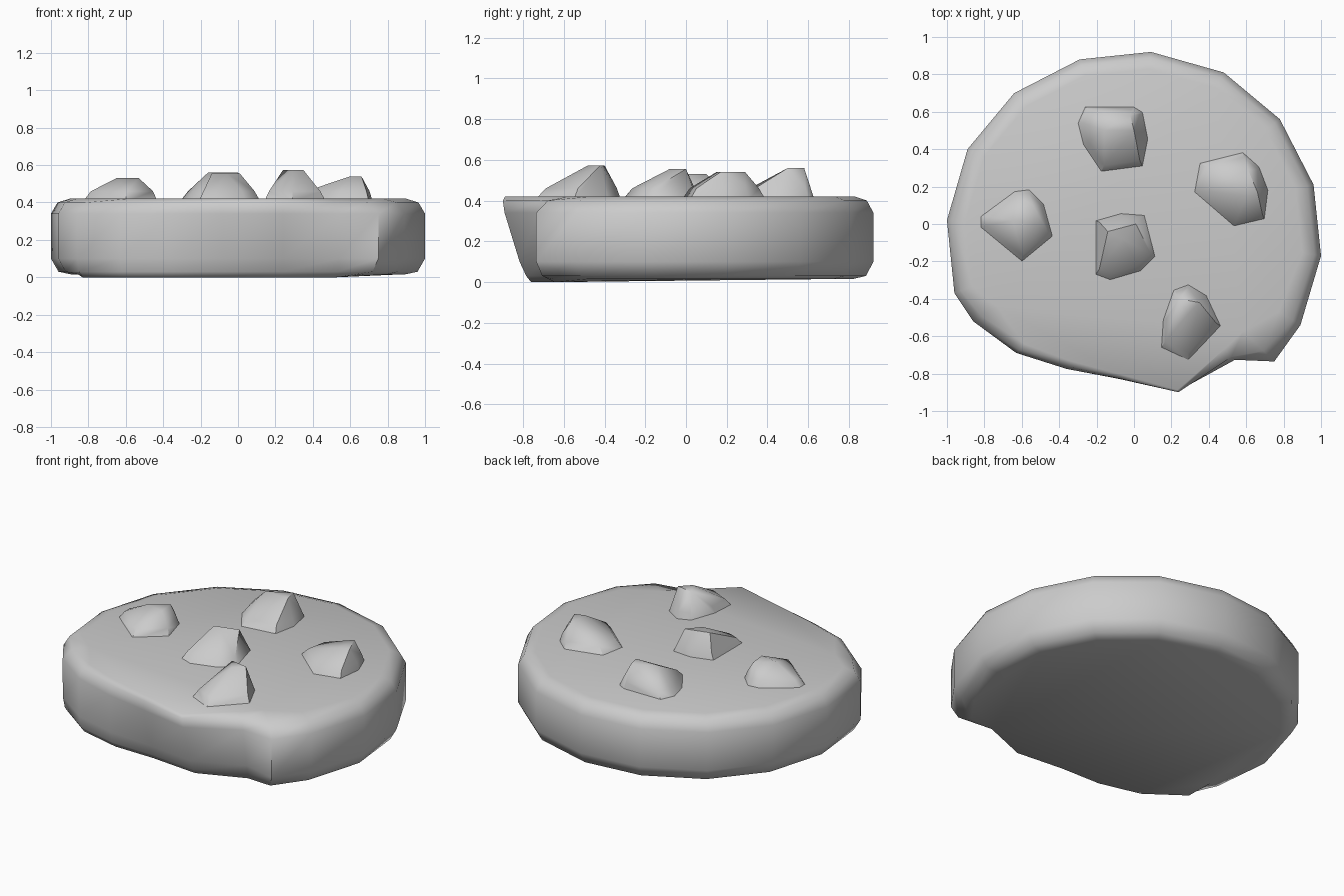
import bpy
import bmesh
import math
from mathutils import Vector

if "Cube" in bpy.data.objects:
    bpy.data.objects.remove(bpy.data.objects["Cube"], do_unlink=True)

grey = bpy.data.materials.new("plain_grey")
grey.use_nodes = True
colour = (0.6, 0.6, 0.6, 1)
grey.diffuse_color = colour
grey.node_tree.nodes["Principled BSDF"].inputs["Base Color"].default_value = colour


def finish(name, bm, angle):
    bmesh.ops.recalc_face_normals(bm, faces=bm.faces)
    mesh = bpy.data.meshes.new(name)
    bm.to_mesh(mesh)
    bm.free()
    mesh.materials.append(grey)
    obj = bpy.data.objects.new(name, mesh)
    bpy.context.collection.objects.link(obj)
    bpy.ops.object.select_all(action="DESELECT")
    obj.select_set(True)
    bpy.context.view_layer.objects.active = obj
    bpy.ops.object.shade_smooth_by_angle(angle=math.radians(angle))
    return obj


# Biscuit outline: x, y and how far the top edge is rounded inward
outline = [
    (1, -.17, 1), (.96, .21, 1), (.78, .56, 1), (.48, .81, 1), (.09, .92, 1),
    (-.29, .88, 1), (-.64, .7, 1), (-.89, .4, 1), (-1, .02, 1),
    (-.96, -.37, 1), (-.86, -.52, 1.5), (-.63, -.69, .7), (-.36, -.78, .6),
    (-.08, -.845, .5), (.24, -.915, .3), (.54, -.74, 1), (.75, -.735, 2.2),
    (.89, -.54, 1.3),
]
# Rounded side profile: inset, height
profile = [(.11, .015), (.04, .03), (0, .1), (0, .34), (.035, .4), (.1, .42)]


def ring_point(x, y, rounding, inset, z):
    broken = y < -.5 and x < .7
    amount = inset * (rounding if z > .2 else (.3 if broken else 1))
    # The broken front edge leans inward towards the bottom
    lean = .13 * (1 - z / .42) * math.exp(-((x - .2) / .45) ** 2) if broken else 0
    drop = .015 if broken and z < .02 else 0
    return (x * (1 - amount), y * (1 - amount) + lean, z - drop)


bm = bmesh.new()
rings = [[bm.verts.new(ring_point(*p, *level)) for p in outline] for level in profile]
count = len(outline)
for low, high in zip(rings, rings[1:]):
    for i in range(count):
        j = (i + 1) % count
        bm.faces.new((low[i], low[j], high[j], high[i]))
for ring in (rings[0], rings[-1]):
    bm.faces.new(ring)
finish("biscuit", bm, 60)


# Faceted chips: base outline, upper points and peak height
def chip(name, base, peak, height):
    bm = bmesh.new()
    middle = sum((Vector(p) for p in peak), Vector((0, 0))) / len(peak)
    for p in base:
        shoulder = Vector(p).lerp(middle, .17)
        bm.verts.new((*p, .405))
        bm.verts.new((*shoulder, .46))
    for p in peak:
        bm.verts.new((*p, height))
    hull = bmesh.ops.convex_hull(bm, input=bm.verts)
    loose = {v for v in hull["geom_interior"] if isinstance(v, bmesh.types.BMVert)}
    bmesh.ops.delete(bm, geom=list(loose), context="VERTS")
    finish(name, bm, 50)


chip("back_chip",
     [(-.31, .54), (-.27, .63), (0, .63), (.05, .6), (.08, .45), (.05, .3),
      (-.18, .27), (-.28, .42)],
     [(-.16, .5), (-.02, .58), (0, .5)], .56)
chip("right_chip",
     [(-.83, .04), (-.83, -.02), (-.6, -.21), (-.43, -.07), (-.48, .11),
      (-.56, .19), (-.64, .18)],
     [(-.65, .02), (-.54, .1), (-.53, 0)], .53)
chip("middle_chip",
     [(-.21, .02), (-.07, .06), (.06, .05), (.12, -.18), (.04, -.26),
      (-.13, -.31), (-.21, -.28)],
     [(-.14, -.04), (.01, 0), (-.06, -.08)], .555)
chip("left_chip",
     [(.34, .33), (.58, .39), (.67, .31), (.72, .18), (.7, .02), (.53, -.02),
      (.31, .17)],
     [(.61, .29), (.66, .17), (.6, .15)], .54)
chip("front_chip",
     [(.21, -.35), (.29, -.32), (.39, -.38), (.47, -.55), (.29, -.74),
      (.14, -.67), (.15, -.52)],
     [(.24, -.4), (.35, -.42), (.29, -.48)], .573)
